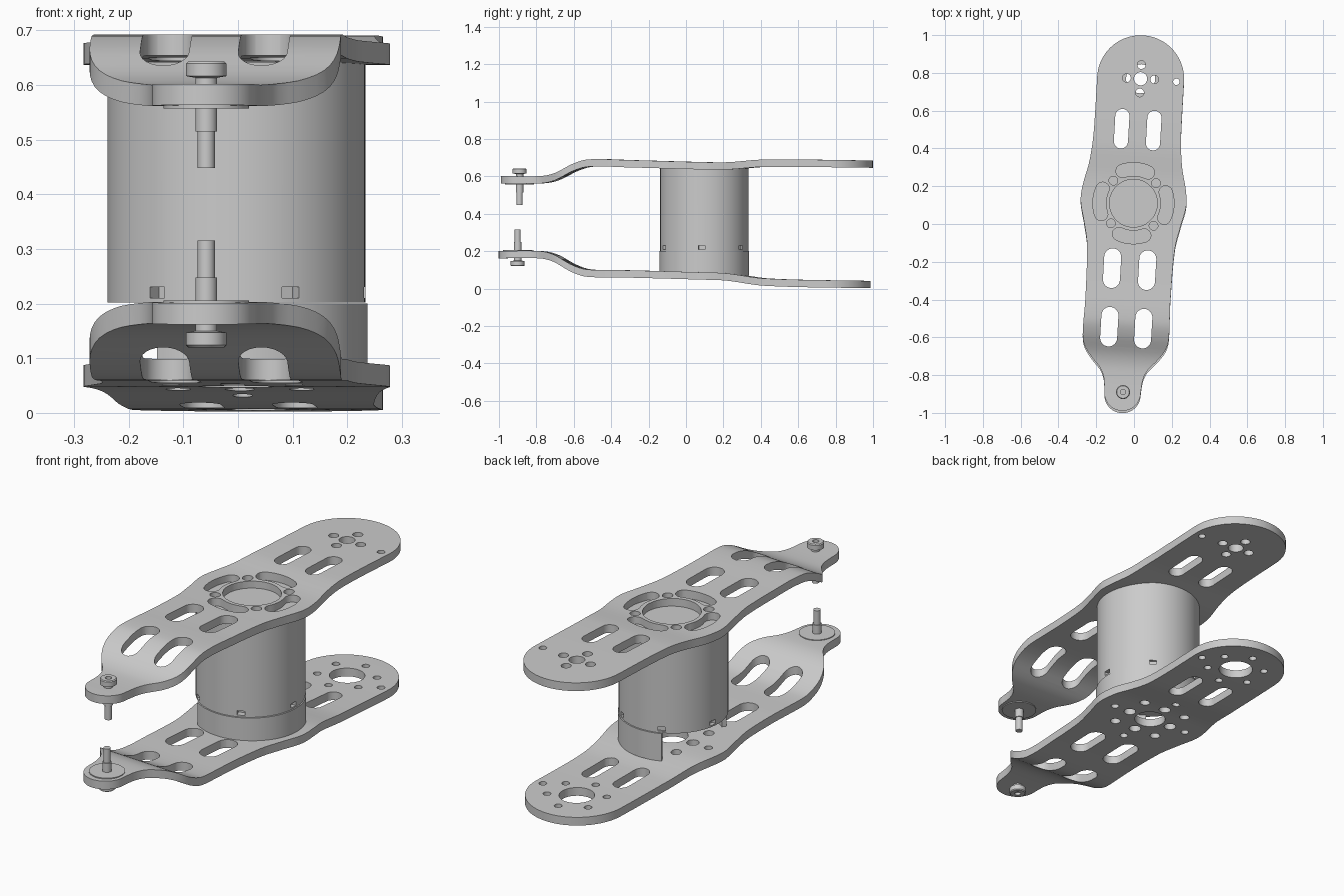
import bpy, bmesh
from math import sin, cos, pi, radians, sqrt
from mathutils import Matrix

cube = bpy.data.objects.get("Cube")
if cube:
    bpy.data.objects.remove(cube)

grey = bpy.data.materials.new("plain_grey")
grey.use_nodes = True
grey.diffuse_color = (0.6, 0.6, 0.6, 1)
grey.node_tree.nodes["Principled BSDF"].inputs["Base Color"].default_value = (0.6, 0.6, 0.6, 1)

# Arms lie along a slightly turned axis through the hub
HUB = Matrix.Translation((-0.003, 0.11, 0)) @ Matrix.Rotation(radians(-3.3), 4, "Z")


def make(name, bm):
    bmesh.ops.recalc_face_normals(bm, faces=bm.faces[:])
    mesh = bpy.data.meshes.new(name)
    bm.to_mesh(mesh)
    bm.free()
    mesh.materials.append(grey)
    obj = bpy.data.objects.new(name, mesh)
    bpy.context.collection.objects.link(obj)
    obj.matrix_world = HUB
    return obj


def activate(obj):
    bpy.ops.object.select_all(action="DESELECT")
    obj.select_set(True)
    bpy.context.view_layer.objects.active = obj


def smooth(obj):
    activate(obj)
    bpy.ops.object.shade_smooth_by_angle(angle=radians(30))


def cut(obj, bm):
    cutter = make("cutter", bm)
    cutter.hide_render = True
    mod = obj.modifiers.new("cut", "BOOLEAN")
    mod.operation = "DIFFERENCE"
    mod.solver = "EXACT"
    mod.object = cutter
    activate(obj)
    bpy.ops.object.modifier_apply(modifier=mod.name)
    bpy.data.objects.remove(cutter)


def prism(bm, points, low, high):
    face = bm.faces.new([bm.verts.new((x, y, low)) for x, y in points])
    top = bmesh.ops.extrude_face_region(bm, geom=[face])["geom"]
    verts = [v for v in top if isinstance(v, bmesh.types.BMVert)]
    bmesh.ops.translate(bm, verts=verts, vec=(0, 0, high - low))


def arc(x, y, r, start, end, n):
    angles = [radians(start + (end - start) * i / n) for i in range(n + 1)]
    return [(x + r * cos(a), y + r * sin(a)) for a in angles]


def hole(bm, x, y, r):
    prism(bm, arc(x, y, r, 0, 360, 32)[:-1], -1, 2)


def hole_ring(bm, x, y, ring, r, count, start):
    for px, py in arc(x, y, ring, start, start + 360, count)[:-1]:
        hole(bm, px, py, r)


def slot(bm, x, y, width, length):
    r, h = width / 2, (length - width) / 2
    prism(bm, arc(x, y + h, r, 0, 180, 12) + arc(x, y - h, r, 180, 360, 12), -1, 2)


def curved_slot(bm, mid, ring, width, spread):
    a, b, r = mid - spread, mid + spread, width / 2
    (ax, ay), (bx, by) = arc(0, 0, ring, a, b, 1)
    pts = arc(0, 0, ring + r, a, b, 16) + arc(bx, by, r, b, b + 180, 8)[1:-1]
    pts += arc(0, 0, ring - r, b, a, 16) + arc(ax, ay, r, a + 180, a + 360, 8)[1:-1]
    prism(bm, pts, -1, 2)


def blend(table, t):
    # Smooth curve through a few points
    for i in range(len(table) - 1):
        (t0, a), (t1, b) = table[i], table[i + 1]
        if t <= t1:
            before, after = table[max(i - 1, 0)], table[min(i + 2, len(table) - 1)]
            s = max(0, (t - t0) / (t1 - t0))
            m0 = (b - before[1]) / (t1 - before[0]) * (t1 - t0)
            m1 = (after[1] - a) / (after[0] - t0) * (t1 - t0)
            return (a * (1 + 2 * s) * (1 - s) ** 2 + m0 * s * (1 - s) ** 2
                    + b * s * s * (3 - 2 * s) + m1 * s * s * (s - 1))
    return table[-1][1]


TIP, TIP_R, BACK, BACK_R = -1.005, 0.096, 0.66, 0.23
WIDTH = [(-1.0, 0.096), (-0.93, 0.104), (-0.88, 0.125), (-0.83, 0.17), (-0.77, 0.213),
         (-0.71, 0.228), (-0.51, 0.225), (-0.23, 0.233), (-0.11, 0.256), (0, 0.28),
         (0.09, 0.272), (0.19, 0.249), (0.29, 0.236), (0.39, 0.231), (BACK, BACK_R)]


def arm(name, heights, thick, shift):
    # Rows of cross-sections, rounded at both ends and bent in height
    rows = [(TIP - TIP_R * cos(radians(a)), TIP_R * sin(radians(a))) for a in range(4, 90, 6)]
    steps = 90
    for i in range(steps + 1):
        v = TIP + (BACK - TIP) * i / steps
        rows.append((v, blend(WIDTH, v)))
    rows += [(BACK + BACK_R * sin(radians(a)), BACK_R * cos(radians(a))) for a in range(5, 90, 4)]
    bm = bmesh.new()
    loops = []
    for v, w in rows:
        z = blend(heights, v)
        loops.append([bm.verts.new(p) for p in
                      ((-w, v, z), (w, v, z), (w, v, z + thick), (-w, v, z + thick))])
    for a, b in zip(loops, loops[1:]):
        for k in range(4):
            bm.faces.new((a[k], a[(k + 1) % 4], b[(k + 1) % 4], b[k]))
    bm.faces.new(loops[0])
    bm.faces.new(loops[-1])
    obj = make(name, bm)
    obj.location.y += shift
    return obj


def shared_cuts(bm):
    for side in (-1, 1):
        slot(bm, side * 0.085, 0.39, 0.075, 0.21)
        slot(bm, side * 0.093, -0.35, 0.09, 0.21)
        slot(bm, side * 0.09, -0.66, 0.09, 0.21)
    hole_ring(bm, 0, 0, 0.16, 0.023, 4, 45)
    hole(bm, 0.19, BACK - 0.005, 0.017)


# Upper arm
upper = arm("upper_arm", [(-1.1, 0.563), (-0.88, 0.563), (-0.8, 0.58), (-0.7, 0.63),
                          (-0.62, 0.652), (-0.4, 0.648), (0, 0.637), (0.13, 0.637),
                          (0.32, 0.651), (0.9, 0.646)], 0.039, 0)
bm = bmesh.new()
shared_cuts(bm)
hole(bm, 0, 0, 0.127)
for quarter in range(4):
    curved_slot(bm, quarter * 90, 0.18, 0.07, 22)
hole(bm, 0, BACK, 0.035)
hole_ring(bm, 0, BACK, 0.074, 0.022, 4, 0)
cut(upper, bm)
smooth(upper)

# Lower arm
lower = arm("lower_arm", [(-1.1, 0.162), (-0.88, 0.162), (-0.8, 0.145), (-0.7, 0.09),
                          (-0.62, 0.064), (-0.4, 0.059), (0, 0.048), (0.13, 0.043),
                          (0.34, 0.015), (0.9, 0.002)], 0.039, -0.012)
bm = bmesh.new()
shared_cuts(bm)
hole(bm, 0, 0, 0.07)
hole_ring(bm, 0, 0, 0.115, 0.027, 4, 0)
hole_ring(bm, 0, 0, 0.2, 0.018, 4, 0)
hole(bm, 0, BACK, 0.077)
hole_ring(bm, 0, BACK, 0.13, 0.017, 6, 30)
cut(lower, bm)
smooth(lower)

# Motor barrel with small pockets near its lower rim
bm = bmesh.new()
prism(bm, arc(0, 0, 0.236, 0, 360, 96)[:-1], 0.202, 0.642)
barrel = make("motor_barrel", bm)
barrel.location.y -= 0.012
bm = bmesh.new()
for k in range(6):
    turn = Matrix.Rotation(radians(60 * k - 3), 4, "Z")
    place = turn @ Matrix.Translation((0.236, 0, 0.22)) @ Matrix.Diagonal((0.04, 0.034, 0.02, 1))
    bmesh.ops.create_cube(bm, size=1, matrix=place)
cut(barrel, bm)
smooth(barrel)

# Base wall, open on one side
bm = bmesh.new()
prism(bm, arc(0, 0, 0.24, -124, 116, 72) + arc(0, 0, 0.218, 116, -124, 72), 0.07, 0.2)
base = make("motor_base_wall", bm)
base.location.y -= 0.012
smooth(base)


def lathe(name, profile, x, y, n=32):
    bm = bmesh.new()
    verts = [bm.verts.new((r, 0, z)) for r, z in profile]
    edges = [bm.edges.new(pair) for pair in zip(verts, verts[1:])]
    bmesh.ops.spin(bm, geom=verts + edges, cent=(0, 0, 0), axis=(0, 0, 1),
                   angle=2 * pi, steps=n, use_duplicate=False)
    bmesh.ops.remove_doubles(bm, verts=bm.verts[:], dist=0.0001)
    obj = make(name, bm)
    obj.matrix_world = Matrix.Translation((x, y, 0))
    smooth(obj)


# Tip bolts and bearing washers, mirrored in height
BOLT = [(0, 0.63), (0.014, 0.63), (0.014, 0.643), (0.033, 0.643), (0.037, 0.639),
        (0.037, 0.616), (0.02, 0.613), (0.02, 0.515), (0.016, 0.515), (0.016, 0.448), (0, 0.448)]
WASHER = [(0.02, 0.57), (0.078, 0.57), (0.078, 0.557), (0.02, 0.557), (0.02, 0.57)]
for label, flip, y in (("upper", False, -0.89), ("lower", True, -0.9)):
    for part, shape in (("bolt", BOLT), ("washer", WASHER)):
        points = [(r, 0.763 - z if flip else z) for r, z in shape]
        lathe(f"{label}_tip_{part}", points, -0.058, y)
